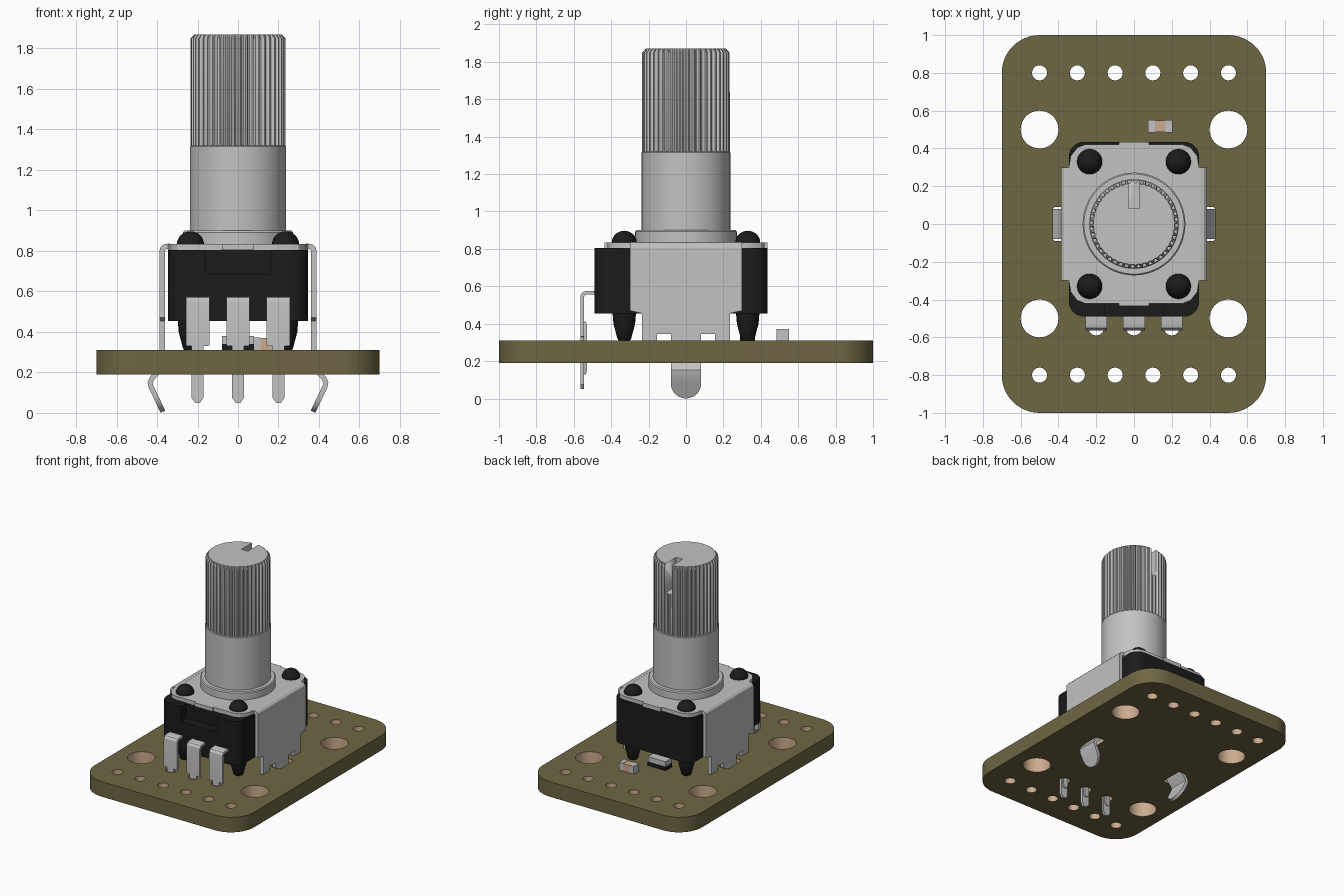
import bpy, bmesh, math
from mathutils import Vector

if "Cube" in bpy.data.objects:
    bpy.data.objects.remove(bpy.data.objects["Cube"])


def material(name, rgb):
    m = bpy.data.materials.new(name)
    m.diffuse_color = (*rgb, 1)
    m.use_nodes = True
    m.node_tree.nodes["Principled BSDF"].inputs["Base Color"].default_value = m.diffuse_color
    return m


OLIVE = material("olive board", (0.158, 0.135, 0.057))
COPPER = material("copper", (0.60, 0.41, 0.27))
METAL = material("light metal", (0.54, 0.54, 0.54))
BLACK = material("black plastic", (0.011, 0.011, 0.011))


def finish(ob, angle=30):
    bpy.ops.object.select_all(action='DESELECT')
    ob.select_set(True)
    bpy.context.view_layer.objects.active = ob
    bpy.ops.object.shade_smooth_by_angle(angle=math.radians(angle))
    return ob


def loft(name, rings, mat):
    """Closed solid through a list of rings of 3D points."""
    bm = bmesh.new()
    vs = [[bm.verts.new(p) for p in r] for r in rings]
    n = len(vs[0])
    for a, b in zip(vs, vs[1:]):
        for i in range(n):
            j = (i + 1) % n
            bm.faces.new((a[i], a[j], b[j], b[i]))
    bm.faces.new(vs[0][::-1])
    bm.faces.new(vs[-1])
    bmesh.ops.recalc_face_normals(bm, faces=bm.faces)
    me = bpy.data.meshes.new(name)
    bm.to_mesh(me)
    bm.free()
    me.materials.append(mat)
    ob = bpy.data.objects.new(name, me)
    bpy.context.collection.objects.link(ob)
    return finish(ob)


def prism(name, pts, lo, hi, mat, axis='z'):
    at = (lambda p, h: (p[0], p[1], h)) if axis == 'z' else (lambda p, h: (h, p[0], p[1]))
    return loft(name, [[at(p, h) for p in pts] for h in (lo, hi)], mat)


def box(name, x0, x1, y0, y1, z0, z1, mat):
    return prism(name, [(x0, y0), (x1, y0), (x1, y1), (x0, y1)], z0, z1, mat)


def circle(r, n=48, cx=0, cy=0):
    return [(cx + r * math.cos(2 * math.pi * i / n), cy + r * math.sin(2 * math.pi * i / n))
            for i in range(n)]


def lathe(name, profile, mat, cx=0, cy=0, n=48):
    return loft(name, [[(x, y, z) for x, y in circle(r, n, cx, cy)] for r, z in profile], mat)


def rounded(x0, x1, y0, y1, r, n=8):
    pts = []
    for k, (cx, cy) in enumerate([(x1 - r, y1 - r), (x0 + r, y1 - r),
                                  (x0 + r, y0 + r), (x1 - r, y0 + r)]):
        for i in range(n + 1):
            a = math.pi / 2 * (k + i / n)
            pts.append((cx + r * math.cos(a), cy + r * math.sin(a)))
    return pts


def ribbon(name, path, t, place, mat):
    """Bent sheet strip: path of (u, z, half width), placed by place(u, w, z)."""
    rings = []
    for i, (u, z, w) in enumerate(path):
        a, b = path[max(i - 1, 0)], path[min(i + 1, len(path) - 1)]
        d = Vector((b[0] - a[0], b[1] - a[1])).normalized() * t / 2
        rings.append([place(u - d.y, -w, z + d.x), place(u - d.y, w, z + d.x),
                      place(u + d.y, w, z - d.x), place(u + d.y, -w, z - d.x)])
    return loft(name, rings, mat)


# circuit board: filled outline with holes, copper hole walls
cu = bpy.data.curves.new("board_outline", 'CURVE')
cu.dimensions, cu.fill_mode, cu.extrude = '2D', 'BOTH', 0.06
loops = [rounded(-0.7, 0.7, -1, 1, 0.2, 12)]
loops += [circle(0.1, 36, sx * 0.5, sy * 0.5) for sx in (-1, 1) for sy in (-1, 1)]
loops += [circle(0.04, 20, -0.5 + 0.2 * i, sy * 0.8) for i in range(6) for sy in (-1, 1)]
loops += [circle(0.042, 20, x, -0.548) for x in (-0.2, 0, 0.2)]
loops += [rounded(s * 0.39 - 0.04, s * 0.39 + 0.04, -0.09, 0.09, 0.015, 3) for s in (-1, 1)]
for pts in loops:
    sp = cu.splines.new('POLY')
    sp.points.add(len(pts) - 1)
    for q, p in zip(sp.points, pts):
        q.co = (p[0], p[1], 0, 1)
    sp.use_cyclic_u = True
tmp = bpy.data.objects.new("board_outline", cu)
bpy.context.collection.objects.link(tmp)
bpy.context.view_layer.update()
me = bpy.data.meshes.new_from_object(tmp.evaluated_get(bpy.context.evaluated_depsgraph_get()))
bpy.data.objects.remove(tmp)
bm = bmesh.new()
bm.from_mesh(me)
bmesh.ops.remove_doubles(bm, verts=bm.verts, dist=1e-5)
bmesh.ops.recalc_face_normals(bm, faces=bm.faces)
bmesh.ops.translate(bm, verts=bm.verts, vec=(0, 0, 0.25))
me.materials.clear()
me.materials.append(OLIVE)
me.materials.append(COPPER)
for f in bm.faces:
    c = f.calc_center_median()
    wall = abs(f.normal.z) < 0.5
    # walls whose normal points back across the hole, away from the rim
    rim = abs(c.x) > 0.695 or abs(c.y) > 0.995 or (
        abs(c.x) > 0.5 and abs(c.y) > 0.8 and math.hypot(abs(c.x) - 0.5, abs(c.y) - 0.8) > 0.15)
    f.material_index = 1 if wall and not rim else 0
bm.to_mesh(me)
bm.free()
board = bpy.data.objects.new("circuit_board", me)
bpy.context.collection.objects.link(board)
finish(board)

# black housing, with a recess at the top of its front
outline = rounded(-0.345, 0.345, -0.49, 0.435, 0.08)
prism("housing_lower", outline, 0.455, 0.685, BLACK)
half = len(outline) * 3 // 4
notch = [(-0.157, -0.49), (-0.157, -0.42), (0.157, -0.42), (0.157, -0.49)]
prism("housing_upper", outline[:half] + notch + outline[half:], 0.685, 0.805, BLACK)

# metal cover plate, mirrored outline
side = [(0.08, 0.435), (0.08, 0.42), (0.26, 0.42), (0.30, 0.405), (0.335, 0.36), (0.345, 0.30)]
quarter = side + [(0.345, 0.0)]
right = quarter + [(x, -y) for x, y in side[::-1]]
prism("cover_plate", right + [(-x, y) for x, y in right[::-1]], 0.805, 0.835, METAL)

# cover sides with stepped lower edge, and locking tabs bent through the board
edge = [(0.30, 0.805), (0.30, 0.47), (0.235, 0.455), (0.235, 0.31), (0.155, 0.31),
        (0.155, 0.345), (0.08, 0.345), (0.08, 0.31)]
edge += [(-y, z) for y, z in edge[::-1]]
for s, tag in ((-1, "left"), (1, "right")):
    lo, hi = sorted((s * 0.36, s * 0.387))
    prism(tag + "_cover_side", edge, lo, hi, METAL, 'x')
    place = lambda u, w, z: (s * u, w, z)
    ribbon(tag + "_cover_bend", [(0.335, 0.822, 0.3), (0.352, 0.822, 0.3), (0.364, 0.819, 0.3),
                                 (0.371, 0.812, 0.3), (0.3735, 0.80, 0.3)], 0.027, place, METAL)
    tab = [(0.3735, 0.33, 0.08), (0.375, 0.25, 0.08), (0.39, 0.205, 0.08),
           (0.425, 0.17, 0.08), (0.434, 0.15, 0.08), (0.43, 0.13, 0.08)]
    for i in range(10):
        a = math.pi / 2 * i / 9
        k = math.sin(a)
        tab.append((0.407 - 0.036 * k, 0.082 - 0.076 * k, max(0.08 * math.cos(a), 0.006)))
    ribbon(tag + "_locking_tab", tab, 0.025, place, METAL)

# rivet heads and tapered feet
for sx in (-1, 1):
    for sy in (-1, 1):
        dome = [(0.067 * math.cos(a), 0.832 + 0.065 * math.sin(a))
                for a in [math.pi / 2 * i / 8 for i in range(8)] + [1.55]]
        lathe("rivet_head", dome, BLACK, sx * 0.235, sy * 0.33, 24)
        lathe("housing_foot", [(0.03, 0.31), (0.037, 0.32), (0.058, 0.40), (0.063, 0.46)],
              BLACK, sx * 0.235, sy * 0.33, 24)

# three solder pins
for x in (-0.2, 0, 0.2):
    place = lambda u, w, z: (x + w, u, z)
    ribbon("solder_pin", [(-0.47, 0.566, 0.058), (-0.53, 0.566, 0.058), (-0.546, 0.561, 0.058),
                          (-0.553, 0.552, 0.058), (-0.555, 0.535, 0.058), (-0.555, 0.332, 0.058),
                          (-0.555, 0.33, 0.03), (-0.555, 0.075, 0.03), (-0.555, 0.05, 0.012)],
           0.02, place, METAL)
    ribbon("pin_rib", [(-0.543, 0.41, 0.012), (-0.538, 0.39, 0.02), (-0.538, 0.15, 0.02),
                       (-0.543, 0.13, 0.012)], 0.016, place, METAL)

# shaft collar and plain shaft
lathe("shaft_collar", [(0.272, 0.83), (0.272, 0.892), (0.265, 0.9)], METAL, n=64)
lathe("plain_shaft", [(0.237, 0.89), (0.237, 1.315), (0.232, 1.32)], METAL, n=64)

# knurled shaft with a slot cut into the back of its tip
teeth = 44


def gear(ro, ri, z):
    return [((ro if i % 4 < 2 else ri) * math.cos(math.pi * (i + 0.5) / (2 * teeth)),
             (ro if i % 4 < 2 else ri) * math.sin(math.pi * (i + 0.5) / (2 * teeth)), z)
            for i in range(4 * teeth)]


knurl = loft("knurled_shaft", [gear(0.234, 0.217, 1.315), gear(0.234, 0.217, 1.85),
                               gear(0.216, 0.214, 1.87)], METAL)
cutter = box("slot_cutter", -0.028, 0.028, 0.083, 0.3, 1.64, 1.95, METAL)
mod = knurl.modifiers.new("slot", 'BOOLEAN')
mod.operation, mod.object, mod.solver = 'DIFFERENCE', cutter, 'EXACT'
bpy.context.view_layer.objects.active = knurl
bpy.ops.object.modifier_apply(modifier="slot")
bpy.data.objects.remove(cutter)

# small chip part on the board
box("chip_left_end", 0.075, 0.112, 0.485, 0.55, 0.31, 0.372, METAL)
box("chip_middle", 0.112, 0.168, 0.486, 0.549, 0.31, 0.37, COPPER)
box("chip_right_end", 0.168, 0.205, 0.485, 0.55, 0.31, 0.372, METAL)

# small part under the housing
box("under_part_base", -0.08, 0.08, 0.29, 0.37, 0.31, 0.34, BLACK)
box("under_part_top", -0.078, 0.078, 0.292, 0.368, 0.34, 0.38, METAL)
